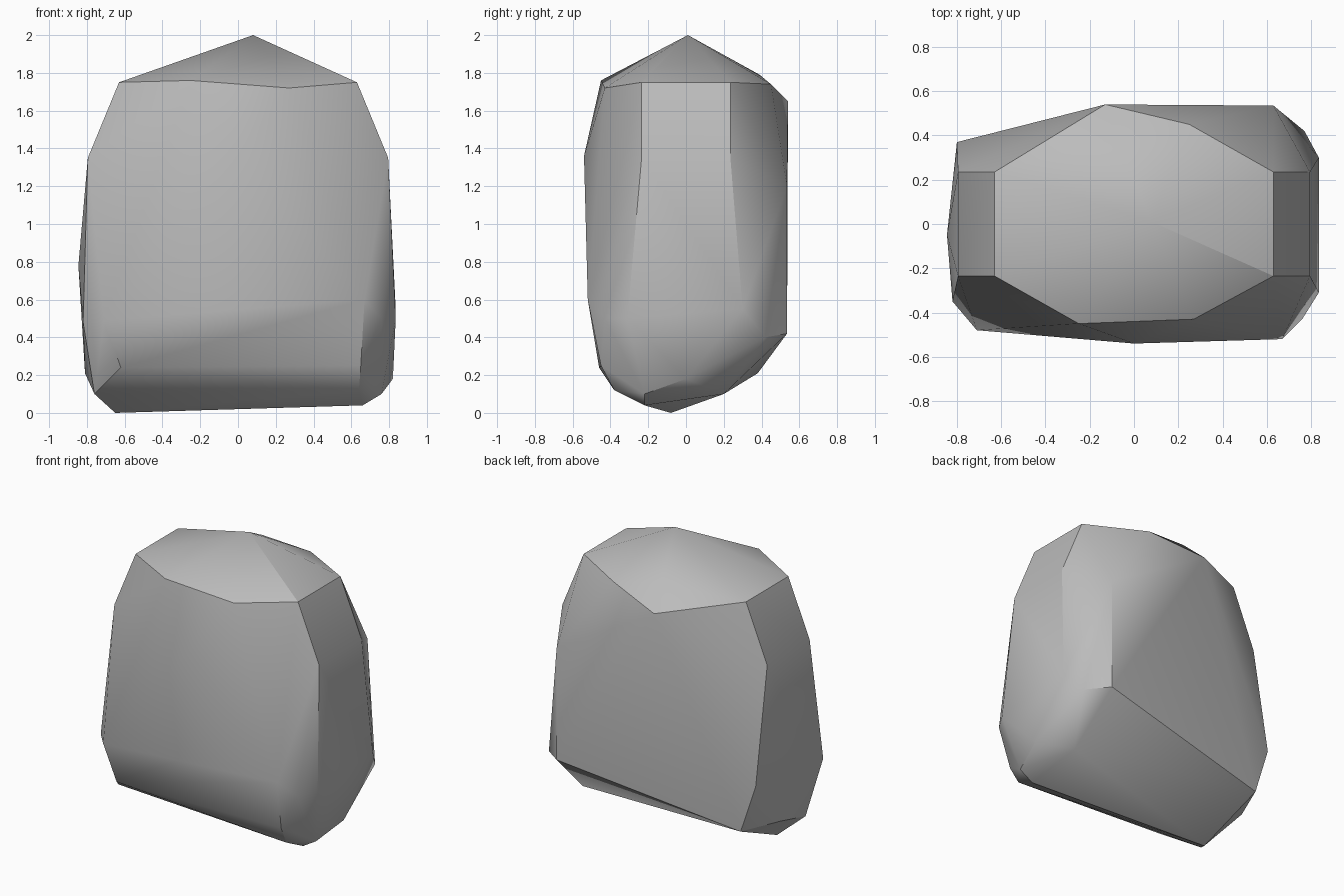
import bpy
import bmesh
from math import radians

# Remove the default cube only
default_cube = bpy.data.objects.get("Cube")
if default_cube:
    bpy.data.objects.remove(default_cube, do_unlink=True)


def make_material(name, colour):
    """Plain single-colour material for viewport and render."""
    material = bpy.data.materials.new(name)
    material.use_nodes = True
    material.diffuse_color = colour
    shader = material.node_tree.nodes["Principled BSDF"]
    shader.inputs["Base Color"].default_value = colour
    shader.inputs["Roughness"].default_value = 0.9
    return material


def shoulder_corners(half_width, half_depth, height):
    """Four corners of a level ring, shared by the shoulders of the stone."""
    return [(sx * half_width, sy * half_depth, height)
            for sx in (-1, 1) for sy in (-1, 1)]


# Peak and the broken ridge around it
crown = [(0.08, 0.01, 2), (-0.25, -0.45, 1.76), (0.27, -0.43, 1.72),
         (-0.08, 0.39, 1.79), (0.25, 0.45, 1.74), (-0.13, 0.54, 1.65)]

# Chamfered shoulders at both ends
shoulders = shoulder_corners(0.63, 0.235, 1.75) + shoulder_corners(0.795, 0.235, 1.35)

# Bulging front and back faces
front_bulge = [(0, -0.54, 1.36), (0.67, -0.52, 0.6), (-0.71, -0.48, 0.49),
               (-0.62, -0.46, 0.24), (0.65, -0.45, 0.25)]
back_bulge = [(0.63, 0.535, 1.2), (0.63, 0.535, 0.42), (-0.69, 0.38, 0.21),
              (-0.8, 0.37, 0.55)]

# Rounded ends
left_end = [(0.835, 0.3, 0.55), (0.835, -0.31, 0.5), (0.82, 0, 0.18),
            (0.77, 0.42, 0.4), (0.76, -0.43, 0.5), (0.76, -0.22, 0.1)]
right_end = [(-0.845, -0.05, 0.78), (-0.82, -0.35, 0.48), (-0.81, 0.1, 0.21),
             (-0.76, -0.24, 0.1)]

# Narrow keel underneath
keel = [(-0.65, -0.08, 0), (0.66, -0.22, 0.04), (0.66, 0.2, 0.1),
        (0.64, -0.38, 0.12)]

# Wrap all corner points in one faceted skin
bm = bmesh.new()
for group in (crown, shoulders, front_bulge, back_bulge, left_end, right_end, keel):
    for corner in group:
        bm.verts.new(corner)
hull = bmesh.ops.convex_hull(bm, input=bm.verts[:])
unused = {item for item in hull["geom_interior"] + hull["geom_unused"]
          if isinstance(item, bmesh.types.BMVert)}
bmesh.ops.delete(bm, geom=list(unused), context="VERTS")
bmesh.ops.recalc_face_normals(bm, faces=bm.faces[:])

mesh = bpy.data.meshes.new("boulder")
bm.to_mesh(mesh)
bm.free()
mesh.materials.append(make_material("stone grey", (0.5, 0.5, 0.5, 1)))
boulder = bpy.data.objects.new("boulder", mesh)
bpy.context.collection.objects.link(boulder)

# Soften shallow facets while keeping the hard breaks crisp
bpy.ops.object.select_all(action="DESELECT")
boulder.select_set(True)
bpy.context.view_layer.objects.active = boulder
bpy.ops.object.shade_smooth_by_angle(angle=radians(30))
